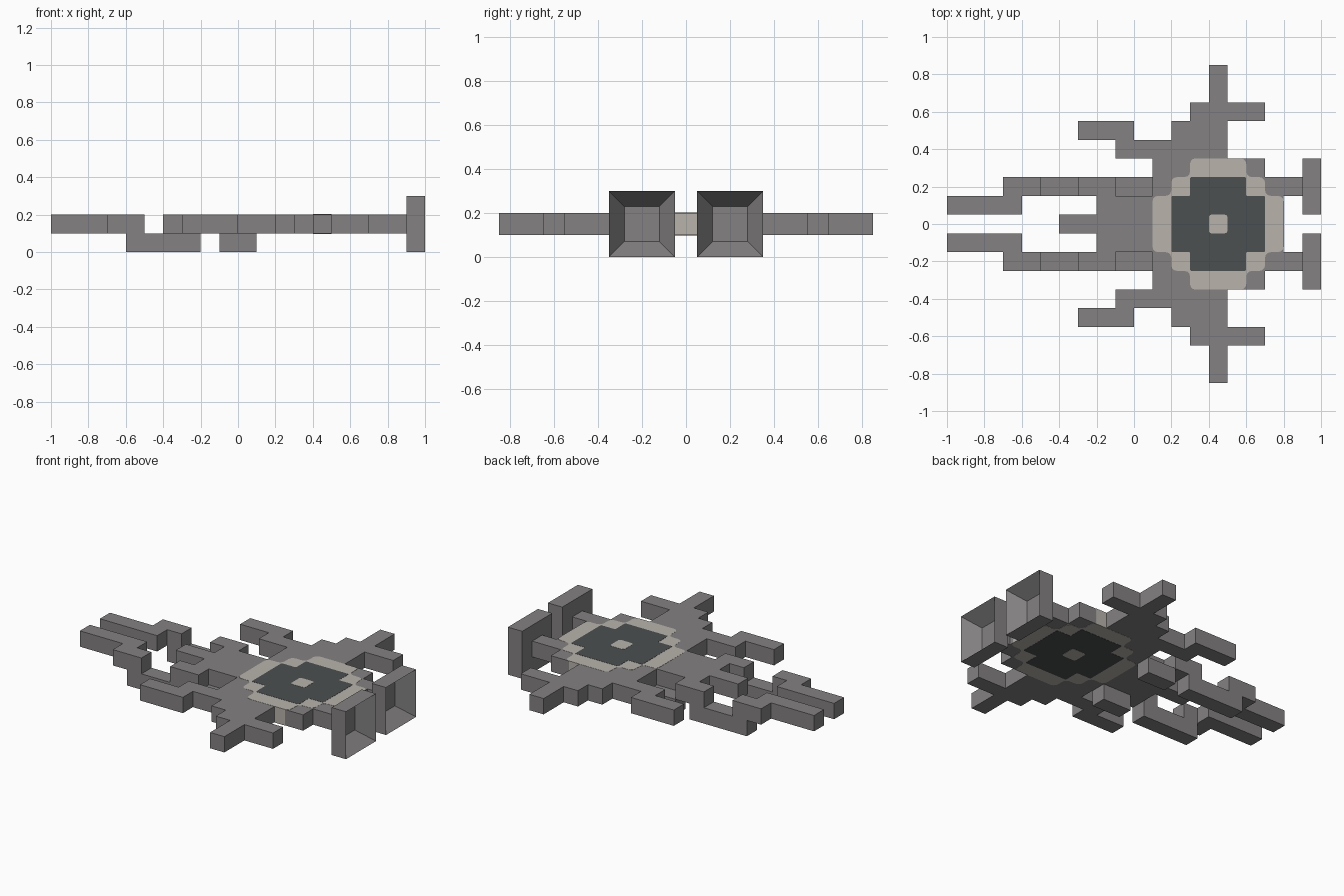
import bpy
import bmesh
from mathutils import Vector

U = 0.1  # size of one block

if "Cube" in bpy.data.objects:
    bpy.data.objects.remove(bpy.data.objects["Cube"], do_unlink=True)


def material(name, rgb):
    mat = bpy.data.materials.new(name)
    mat.use_nodes = True
    mat.diffuse_color = (*rgb, 1)
    bsdf = mat.node_tree.nodes["Principled BSDF"]
    bsdf.inputs["Base Color"].default_value = (*rgb, 1)
    bsdf.inputs["Roughness"].default_value = 0.8
    return mat


HULL = material("hull_grey", (0.23, 0.22, 0.22))
PALE = material("pale_stone", (0.48, 0.455, 0.41))
DARK = material("dark_slate", (0.07, 0.08, 0.082))


def finish(bm, name, mat):
    bmesh.ops.recalc_face_normals(bm, faces=bm.faces)
    mesh = bpy.data.meshes.new(name)
    bm.to_mesh(mesh)
    bm.free()
    mesh.materials.append(mat)
    obj = bpy.data.objects.new(name, mesh)
    bpy.context.collection.objects.link(obj)
    return obj


def slab(name, rows, z0, z1, mat, sides=(1, -1), rounding=0, grow=0):
    """Extrude block rows (row, first x, last x), mirrored over the sides."""
    cells = {(x, row * s) for row, a, b in rows for x in range(a, b) for s in sides}
    bm = bmesh.new()
    for x, y in sorted(cells):
        corners = ((x, y - .5), (x + 1, y - .5), (x + 1, y + .5), (x, y + .5))
        bm.faces.new([bm.verts.new((cx * U, cy * U, z0)) for cx, cy in corners])
    bmesh.ops.remove_doubles(bm, verts=bm.verts, dist=U / 100)
    bmesh.ops.dissolve_limit(bm, angle_limit=0.01, verts=bm.verts, edges=bm.edges)
    if rounding:
        bmesh.ops.bevel(bm, geom=list(bm.verts), offset=rounding, segments=3,
                        profile=0.5, affect='VERTICES')
    if grow:
        xs = [v.co.x for v in bm.verts]
        mid = (min(xs) + max(xs)) / 2
        for v in bm.verts:
            v.co.x = mid + (v.co.x - mid) * (1 + grow)
            v.co.y *= 1 + grow
    top = bmesh.ops.extrude_face_region(bm, geom=list(bm.faces))["geom"]
    bmesh.ops.translate(bm, vec=(0, 0, z1 - z0),
                        verts=[g for g in top if isinstance(g, bmesh.types.BMVert)])
    return finish(bm, name, mat)


def engine(name, side):
    """Square block with a square recess in its rear face."""
    bm = bmesh.new()
    bmesh.ops.create_cube(bm, size=1)
    for v in bm.verts:
        v.co = Vector((0.95 + v.co.x * U, side * 2 * U + v.co.y * 3 * U, (v.co.z + .5) * 3 * U))
    rear = max(bm.faces, key=lambda f: f.calc_center_median().x)
    bmesh.ops.inset_region(bm, faces=[rear], thickness=U)
    bmesh.ops.translate(bm, verts=rear.verts, vec=(-U * 0.99, 0, 0))
    return finish(bm, name, HULL)


# Main hull with nose spur, stepped wings and engine struts
slab("hull", [(0, -4, 8), (1, -2, 8), (2, -3, -1), (2, 1, 9), (3, 1, 7),
              (4, -1, 5), (5, -3, 0), (5, 2, 5), (6, 3, 7), (7, 4, 5), (8, 4, 5)],
     U, 2 * U, HULL)

# Forward prongs, their low links and the engines on each side
for label, s in (("left", 1), ("right", -1)):
    slab(label + "_prong", [(1, -10, -6), (2, -7, -5)], U, 2 * U, HULL, (s,))
    slab(label + "_front_link", [(2, -6, -2)], 0, U, HULL, (s,))
    slab(label + "_rear_link", [(2, -1, 1)], 0, U, HULL, (s,))
    engine(label + "_engine", s)

# Round emblem showing on both faces of the hull: pale disc, dark core, pale hub
slab("pale_disc", [(0, 1, 8), (1, 1, 8), (2, 2, 7), (3, 3, 6)],
     U - .001, 2 * U + .001, PALE, rounding=0.03, grow=0.003)
slab("dark_core", [(0, 2, 7), (1, 2, 7), (2, 3, 6)],
     U - .002, 2 * U + .002, DARK, rounding=0.006)
slab("pale_hub", [(0, 4, 5)], U - .003, 2 * U + .003, PALE, rounding=0.015)
